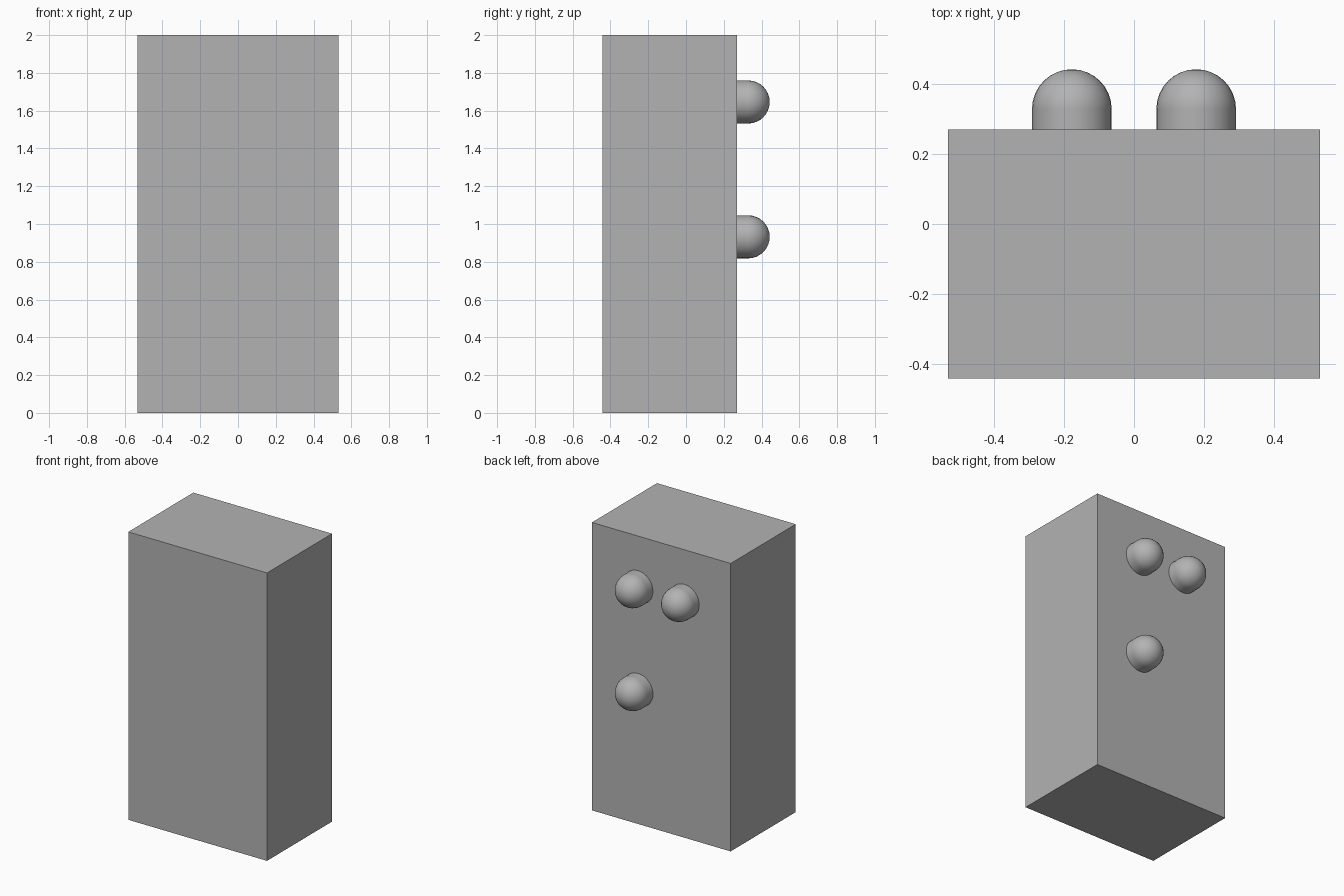
import bpy
import math
from mathutils import Matrix, Vector

old = bpy.data.objects.get("Cube")
if old:
    bpy.data.objects.remove(old, do_unlink=True)

# One plain grey for everything
grey = bpy.data.materials.new("plain_grey")
grey.use_nodes = True
colour = (0.45, 0.45, 0.45, 1)
grey.diffuse_color = colour
grey.node_tree.nodes["Principled BSDF"].inputs["Base Color"].default_value = colour

BACK, RADIUS, DOME_Y = 0.271, 0.114, 0.329


def finish(name):
    obj = bpy.context.object
    obj.name = name
    obj.data.materials.append(grey)
    return obj


# Tall block
bpy.ops.mesh.primitive_cube_add(size=1)
block = finish("block")
block.data.transform(Matrix.LocRotScale(
    Vector((0, (BACK - 0.443) / 2, 1)), None, Vector((1.066, BACK + 0.443, 2))))


# Round-headed stud: short shaft with a ball end, pointing out of the back
def stud(name, x, z):
    turn = (-math.pi / 2, 0, 0)
    start = BACK - 0.01
    bpy.ops.mesh.primitive_cylinder_add(
        vertices=32, radius=RADIUS, depth=DOME_Y - start,
        location=(x, (start + DOME_Y) / 2, z), rotation=turn)
    finish(name + "_shaft")
    bpy.ops.object.shade_smooth_by_angle(angle=math.radians(30))
    bpy.ops.mesh.primitive_uv_sphere_add(
        segments=32, ring_count=16, radius=RADIUS,
        location=(x, DOME_Y, z), rotation=turn)
    finish(name + "_dome")
    bpy.ops.object.shade_smooth()


stud("upper_left_stud", 0.178, 1.646)
stud("upper_right_stud", -0.178, 1.646)
stud("lower_left_stud", 0.178, 0.932)
